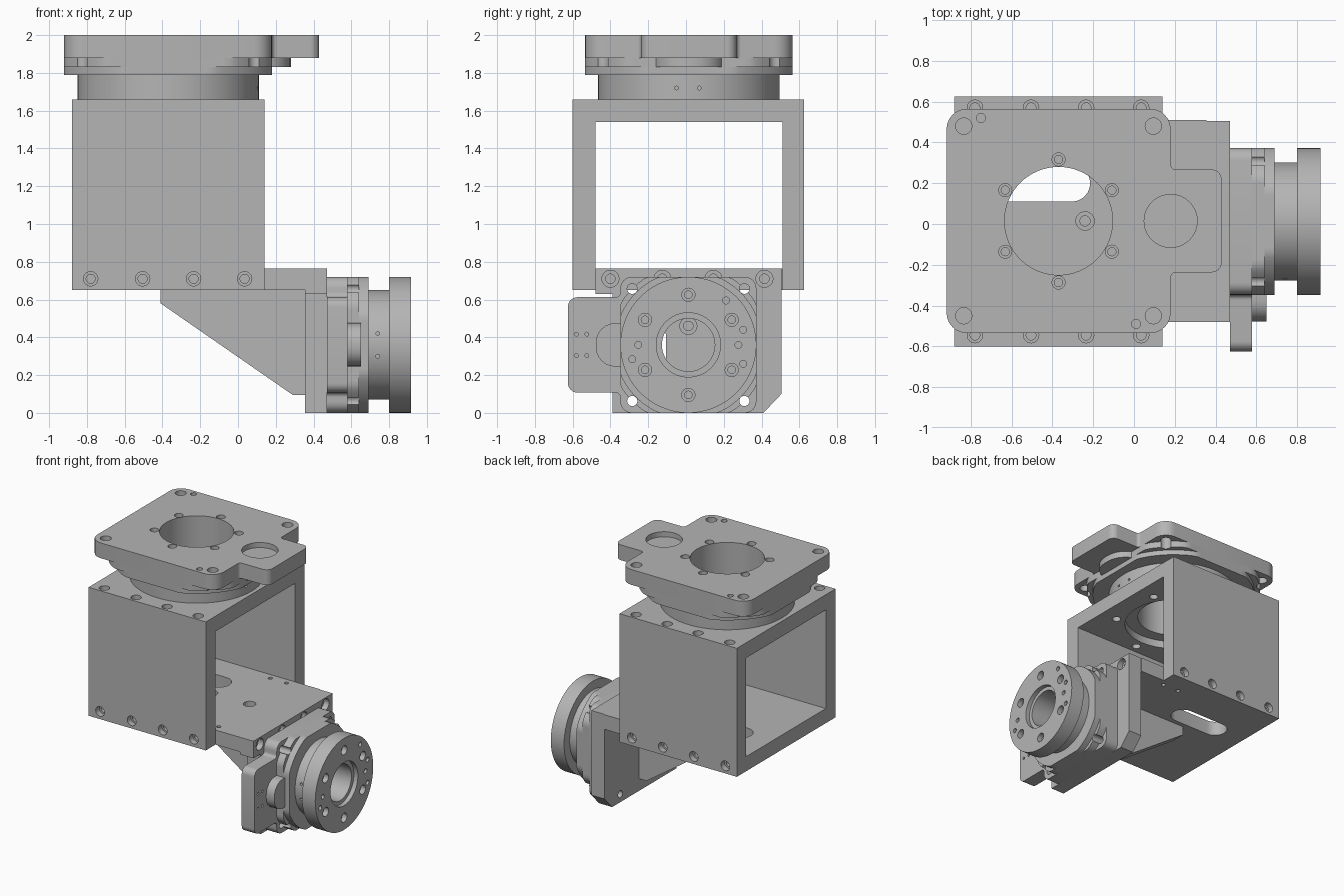
import bpy, bmesh, math
from mathutils import Vector, Matrix

cube = bpy.data.objects.get("Cube")
if cube:
    bpy.data.objects.remove(cube, do_unlink=True)

metal = bpy.data.materials.new("machined grey")
metal.use_nodes = True
GREY = (0.46, 0.46, 0.46, 1)
metal.diffuse_color = GREY
metal.node_tree.nodes["Principled BSDF"].inputs["Base Color"].default_value = GREY

X, Y, Z = Vector((1, 0, 0)), Vector((0, 1, 0)), Vector((0, 0, 1))


def frame(origin, x_axis, z_axis):
    """Matrix with the given origin, local x and local z."""
    m = Matrix((x_axis, z_axis.cross(x_axis), z_axis)).transposed().to_4x4()
    m.translation = Vector(origin)
    return m


def loft(bm, loops):
    """Closed solid through matching loops of points."""
    rings = [[bm.verts.new(p) for p in loop] for loop in loops]
    n = len(rings[0])
    for a, b in zip(rings, rings[1:]):
        for i in range(n):
            bm.faces.new((a[i], a[(i + 1) % n], b[(i + 1) % n], b[i]))
    bm.faces.new(rings[0][::-1])
    bm.faces.new(rings[-1])


def finish(name, bm):
    bmesh.ops.recalc_face_normals(bm, faces=bm.faces)
    mesh = bpy.data.meshes.new(name)
    bm.to_mesh(mesh)
    bm.free()
    mesh.materials.append(metal)
    obj = bpy.data.objects.new(name, mesh)
    bpy.context.collection.objects.link(obj)
    return obj


def prism(name, outline, z0, z1, m=Matrix()):
    bm = bmesh.new()
    loft(bm, [[m @ Vector((x, y, z)) for x, y in outline] for z in (z0, z1)])
    return finish(name, bm)


def box(name, x0, x1, y0, y1, z0, z1):
    return prism(name, [(x0, y0), (x1, y0), (x1, y1), (x0, y1)], z0, z1)


def circle(r, n=64, cx=0, cy=0):
    return [(cx + r * math.cos(2 * math.pi * i / n),
             cy + r * math.sin(2 * math.pi * i / n)) for i in range(n)]


def clipped_circle(r, h):
    return [(max(-h, min(h, x)), max(-h, min(h, y))) for x, y in circle(r, 96)]


def rounded(corners, radii, steps=6):
    """Polygon with each corner rounded."""
    out = []
    pts = [Vector(c) for c in corners]
    for i, (p, r) in enumerate(zip(pts, radii)):
        a = p + (pts[i - 1] - p).normalized() * r
        b = p + (pts[(i + 1) % len(pts)] - p).normalized() * r
        for k in range(steps + 1):
            ang = math.pi / 2 * k / steps
            out.append(tuple(p + (a - p) * (1 - math.sin(ang)) + (b - p) * (1 - math.cos(ang))))
    return out


def slot(cx, cy, half, r):
    """Stadium outline along local x."""
    arc = [math.pi * (i / 12 - 0.5) for i in range(13)]
    right = [(cx + half + r * math.cos(a), cy + r * math.sin(a)) for a in arc]
    return right + [(2 * cx - x, 2 * cy - y) for x, y in right]


def cut(obj, cutter):
    cutter.hide_render = True
    mod = obj.modifiers.new("cut", "BOOLEAN")
    mod.operation, mod.solver, mod.object = "DIFFERENCE", "EXACT", cutter
    bpy.context.view_layer.objects.active = obj
    bpy.ops.object.modifier_apply(modifier="cut")
    bpy.data.objects.remove(cutter, do_unlink=True)


def drill(obj, m, points, r, depth, pilot=0, pilot_depth=0.09):
    """Round holes going down local -z from z = 0; pilot is the narrower core."""
    bm = bmesh.new()
    for px, py in points:
        steps = [(r, 0.01), (r, -depth)]
        if pilot:
            steps += [(pilot, -depth), (pilot, -pilot_depth)]
        loft(bm, [[m @ Vector((x, y, z)) for x, y in circle(rad, 24 if rad < 0.1 else 64, px, py)]
                  for rad, z in steps])
    cut(obj, finish("drill", bm))


def polar(r, n, start=30):
    return [(r * math.cos(math.radians(start + 360 * i / n)),
             r * math.sin(math.radians(start + 360 * i / n))) for i in range(n)]


# Square frame of bolted plates
bolt_x = [-0.78, -0.505, -0.235, 0.035]
top = box("frame_top", -0.88, 0.14, -0.60, 0.625, 1.54, 1.66)
front = box("frame_front_wall", -0.88, 0.14, -0.60, -0.48, 0.65, 1.54)
back = box("frame_back_wall", -0.88, 0.14, 0.51, 0.625, 0.65, 1.54)
drill(top, frame((0, 0, 1.66), X, Z), [(x, y) for x in bolt_x for y in (-0.545, 0.57)],
      0.038, 0.045, 0.024)
drill(front, frame((0, -0.60, 0.71), X, -Y), [(x, 0) for x in bolt_x], 0.038, 0.045, 0.024)
drill(back, frame((0, 0.625, 0.71), X, Y), [(x, 0) for x in bolt_x], 0.038, 0.045, 0.024)
under_top = frame((-0.37, 0.015, 1.54), X, -Z)
drill(top, under_top, [(0, 0)], 0.36, 0.06, 0.265, 0.14)
drill(top, under_top, polar(0.43, 6), 0.032, 0.05)

# Floor plate reaching out to the wrist
floor = box("floor_plate", -0.88, 0.355, -0.48, 0.51, 0.65, 0.765)
cut(floor, prism("slot", slot(-0.46, 0.2, 0.155, 0.09), 0.6, 0.8))
floor_top = frame((0, 0, 0.765), X, Z)
drill(floor, floor_top, [(-0.24, 0.015), (0.087, 0.02)], 0.045, 0.05, 0.025, 0.13)
drill(floor, floor_top, [(-0.04, 0.46), (0.1, 0.46), (0.126, -0.42)], 0.016, 0.13)

# Upright wrist mounting plate (outline in y, z)
upright = frame((0, 0, 0), Y, X)
mount = prism("wrist_mount_plate",
              [(-0.39, 0), (0.41, 0), (0.505, 0.10), (0.505, 0.765),
               (-0.48, 0.765), (-0.48, 0.63), (-0.39, 0.63)], 0.355, 0.47, upright)
mount_face = frame((0.47, 0, 0), Y, X)
drill(mount, mount_face, [(y, 0.71) for y in (-0.4, -0.125, 0.145, 0.415)],
      0.045, 0.045, 0.025)
drill(mount, mount_face, [(0.0125, 0.46)], 0.045, 0.05, 0.025, 0.1)
cut(mount, prism("slot", slot(0.30, 0.195, 0.1, 0.09), 0.3, 0.5, frame((0, 0, 0), Z, X)))

# Triangular stiffener under the floor (outline in x, z)
prism("gusset", [(-0.41, 0.65), (-0.41, 0.58), (0.29, 0.095), (0.355, 0.095), (0.355, 0.65)],
      -0.075, 0.04, frame((0, 0, 0), X, -Y))


def stage(name, m, h, tab, w, corner, plate_t, body_t, ring_t, ring_r, bore, bulge):
    """Rotary stage: tabbed plate, clipped round body and ring stacked along local z."""
    z1, z2, z3 = plate_t, plate_t + body_t, plate_t + body_t + ring_t
    outline = rounded([(-h, -h), (h, -h), (h, -w), (tab, -w), (tab, w), (h, w), (h, h), (-h, h)],
                      [corner, corner, 0.025, 0.05, 0.05, 0.025, corner, corner])
    plate = prism(name + "_plate", outline, 0, z1, m)
    mid = z1 + body_t * 0.55
    lower = prism(name + "_body", clipped_circle(h * 1.17, h), z1, mid, m)
    upper = prism(name + "_body_step", clipped_circle(h * 1.09, h), mid, z2, m)
    ring = prism(name + "_ring", circle(ring_r, 96), z2, z3, m)
    reach, rad, bulge_t = bulge
    prism(name + "_motor_boss", rounded([(h * 0.8, -rad), (reach, -rad), (reach, rad), (h * 0.8, rad)],
                                        [0.01, rad * 0.9, rad * 0.9, 0.01]), z1, z1 + bulge_t, m)
    through = m @ Matrix.Translation((0, 0, z3))
    for part in (plate, lower, upper, ring):
        drill(part, through, [(0, 0)], bore, z3 + 0.02)
    return plate, lower, upper, ring


def square(d):
    return [(sx * d, sy * d) for sx in (-1, 1) for sy in (-1, 1)]


# Upper stage on the frame, plate facing up
up = frame((-0.37, 0.015, 2.0), X, -Z)
plate, lower, upper, ring = stage("top_stage", up, 0.55, 0.80, 0.2525, 0.1,
                                  0.12, 0.09, 0.13, 0.48, 0.265, (0.65, 0.19, 0.05))
face = frame((-0.37, 0.015, 2.0), X, Z)
for part in (plate, lower):
    drill(part, face, square(0.465), 0.04, 0.3)
drill(plate, face, polar(0.302, 6), 0.032, 0.05, 0.02)
drill(plate, face, [(-0.38, 0.505), (0.38, -0.505)], 0.022, 0.08)
drill(plate, face, [(0.55, 0)], 0.13, 0.04)
drill(ring, frame((0.11, 0.01, 1.72), Y, X), [(-0.06, 0), (0.06, 0)], 0.01, 0.03)

# Wrist stage on the upright plate, ring facing sideways
side = frame((0.47, 0.0125, 0.36), -Y, X)
plate, lower, upper, ring = stage("wrist_stage", side, 0.36, 0.6375, 0.2525, 0.06,
                                  0.11, 0.11, 0.11, 0.29, 0.14, (0.49, 0.115, 0.07))
outward = frame((0.72, 0.0125, 0.36), Y, X)
for part in (plate, lower, upper, mount):
    drill(part, outward, square(0.297), 0.027, 0.4)
drill(plate, frame((0.58, 0, 0.36), Y, X),
      [(y, z) for y in (-0.58, -0.525) for z in (-0.057, 0.057)], 0.01, 0.04)
drill(ring, frame((0.74, -0.277, 0.36), X, -Y), [(0, -0.06), (0, 0.06)], 0.01, 0.03)

# Wrist tool flange with its bolt circle
flange = prism("wrist_flange", circle(0.36, 96), 0.33, 0.445, side)
flange_face = frame((0.915, 0.0125, 0.36), Y, X)
drill(flange, flange_face, [(0, 0)], 0.17, 0.035, 0.14, 0.14)
drill(flange, flange_face, polar(0.265, 6), 0.035, 0.04, 0.02)
drill(flange, flange_face, [(-0.265, 0), (0.265, 0), (-0.297, -0.075), (0.29, -0.1),
                            (0.29, 0.08), (0.2, 0.235)], 0.018, 0.06)

# Smooth round walls, crisp edges
bpy.ops.object.select_all(action="DESELECT")
for obj in bpy.context.collection.objects:
    if obj.type == "MESH" and metal.name in obj.data.materials:
        obj.select_set(True)
        bpy.context.view_layer.objects.active = obj
bpy.ops.object.shade_smooth_by_angle(angle=math.radians(30))
